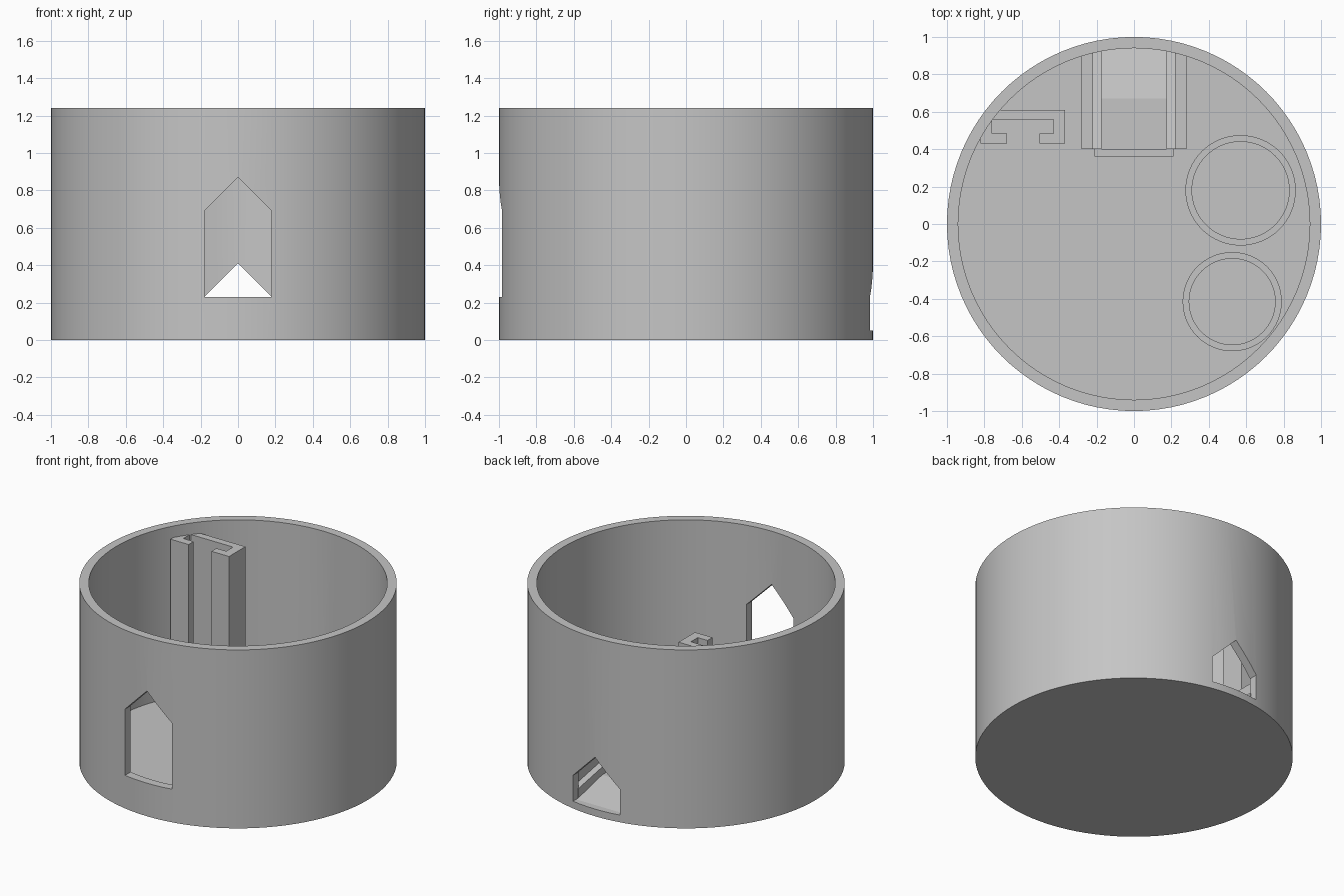
import bpy, bmesh, math

if "Cube" in bpy.data.objects:
    bpy.data.objects.remove(bpy.data.objects["Cube"])

grey = bpy.data.materials.new("plain grey")
grey.use_nodes = True
colour = (0.56, 0.56, 0.56, 1)
grey.diffuse_color = colour
grey.node_tree.nodes["Principled BSDF"].inputs["Base Color"].default_value = colour

FLOOR = 0.05
INNER = 0.94


def finish(name, bm):
    bmesh.ops.recalc_face_normals(bm, faces=bm.faces)
    mesh = bpy.data.meshes.new(name)
    bm.to_mesh(mesh)
    bm.free()
    obj = bpy.data.objects.new(name, mesh)
    bpy.context.collection.objects.link(obj)
    mesh.materials.append(grey)
    return obj


def select(obj):
    bpy.ops.object.select_all(action='DESELECT')
    obj.select_set(True)
    bpy.context.view_layer.objects.active = obj


def smooth(obj):
    select(obj)
    bpy.ops.object.shade_smooth_by_angle(angle=math.radians(30))


def prism(name, points, vector):
    """Extrude a closed outline along a vector."""
    bm = bmesh.new()
    face = bm.faces.new([bm.verts.new(p) for p in points])
    new = bmesh.ops.extrude_face_region(bm, geom=[face])["geom"]
    verts = [v for v in new if isinstance(v, bmesh.types.BMVert)]
    bmesh.ops.translate(bm, vec=vector, verts=verts)
    return finish(name, bm)


def lathe(name, profile, steps, centre=(0, 0), closed=False):
    """Turn a radius/height profile around a vertical axis."""
    bm = bmesh.new()
    verts = [bm.verts.new((r, 0, z)) for r, z in profile]
    edges = [bm.edges.new(pair) for pair in zip(verts, verts[1:])]
    if closed:
        edges.append(bm.edges.new((verts[-1], verts[0])))
    bmesh.ops.spin(bm, geom=verts + edges, cent=(0, 0, 0), axis=(0, 0, 1),
                   angle=math.tau, steps=steps, use_merge=False)
    bmesh.ops.remove_doubles(bm, verts=bm.verts, dist=1e-5)
    bmesh.ops.translate(bm, vec=(*centre, 0), verts=bm.verts)
    return finish(name, bm)


# Open round tub with a thin floor
tub = lathe("tub", [(0, 0), (1, 0), (1, 1.24), (INNER, 1.24),
                    (INNER, FLOOR), (0, FLOOR)], 96)

# Pointed openings: a tall one in front, a low doorway at the back
for name, y, low, shoulder, peak in (("front_window_cutter", -1.2, 0.23, 0.69, 0.87),
                                     ("back_door_cutter", 0.8, FLOOR, 0.23, 0.41)):
    outline = [(-0.18, low), (0.18, low), (0.18, shoulder), (0, peak), (-0.18, shoulder)]
    cutter = prism(name, [(x, y, z) for x, z in outline], (0, 0.4, 0))
    cutter.hide_render = True
    mod = tub.modifiers.new(name, 'BOOLEAN')
    mod.operation = 'DIFFERENCE'
    mod.solver = 'EXACT'
    mod.object = cutter
    select(tub)
    bpy.ops.object.modifier_apply(modifier=mod.name)
    bpy.data.objects.remove(cutter)
smooth(tub)

# Tall slotted holder against the wall
outline = [(-0.82, 0.43), (-0.68, 0.43), (-0.68, 0.485), (-0.76, 0.485),
           (-0.76, 0.56), (-0.43, 0.56), (-0.43, 0.485), (-0.505, 0.485),
           (-0.505, 0.43), (-0.37, 0.43), (-0.37, 0.61), (-0.72, 0.61),
           (-0.77, 0.565), (-0.82, 0.47)]
prism("slotted_holder", [(x, y, FLOOR) for x, y in outline], (0, 0, 1.11))

# Two round cup holders
for name, centre, outer, inner in (("back_cup_ring", (0.57, 0.18), 0.295, 0.26),
                                   ("front_cup_ring", (0.525, -0.415), 0.265, 0.23)):
    smooth(lathe(name, [(inner, FLOOR), (outer, FLOOR), (outer, 0.25), (inner, 0.25)],
                 64, centre, closed=True))

# Entrance passage: side walls, sloping ledges, ramp and front sill
side = [(0.4, FLOOR), (0.93, FLOOR), (0.93, 0.23), (0.4, 0.23)]
ledge = [(0.4, FLOOR), (0.93, FLOOR), (0.93, 0.12), (0.4, 0.22)]
for label, s in (("left", 1), ("right", -1)):
    prism(label + "_passage_wall", [(s * 0.22, y, z) for y, z in side], (s * 0.06, 0, 0))
    prism(label + "_passage_ledge", [(s * 0.175, y, z) for y, z in ledge], (s * 0.045, 0, 0))
ramp = [(0.4, FLOOR), (0.95, FLOOR), (0.67, 0.115), (0.4, 0.115)]
prism("entrance_ramp", [(-0.175, y, z) for y, z in ramp], (0.35, 0, 0))
sill = [(-0.21, 0.36), (0.21, 0.36), (0.21, 0.4), (-0.21, 0.4)]
prism("passage_sill", [(x, y, FLOOR) for x, y in sill], (0, 0, 0.1))
